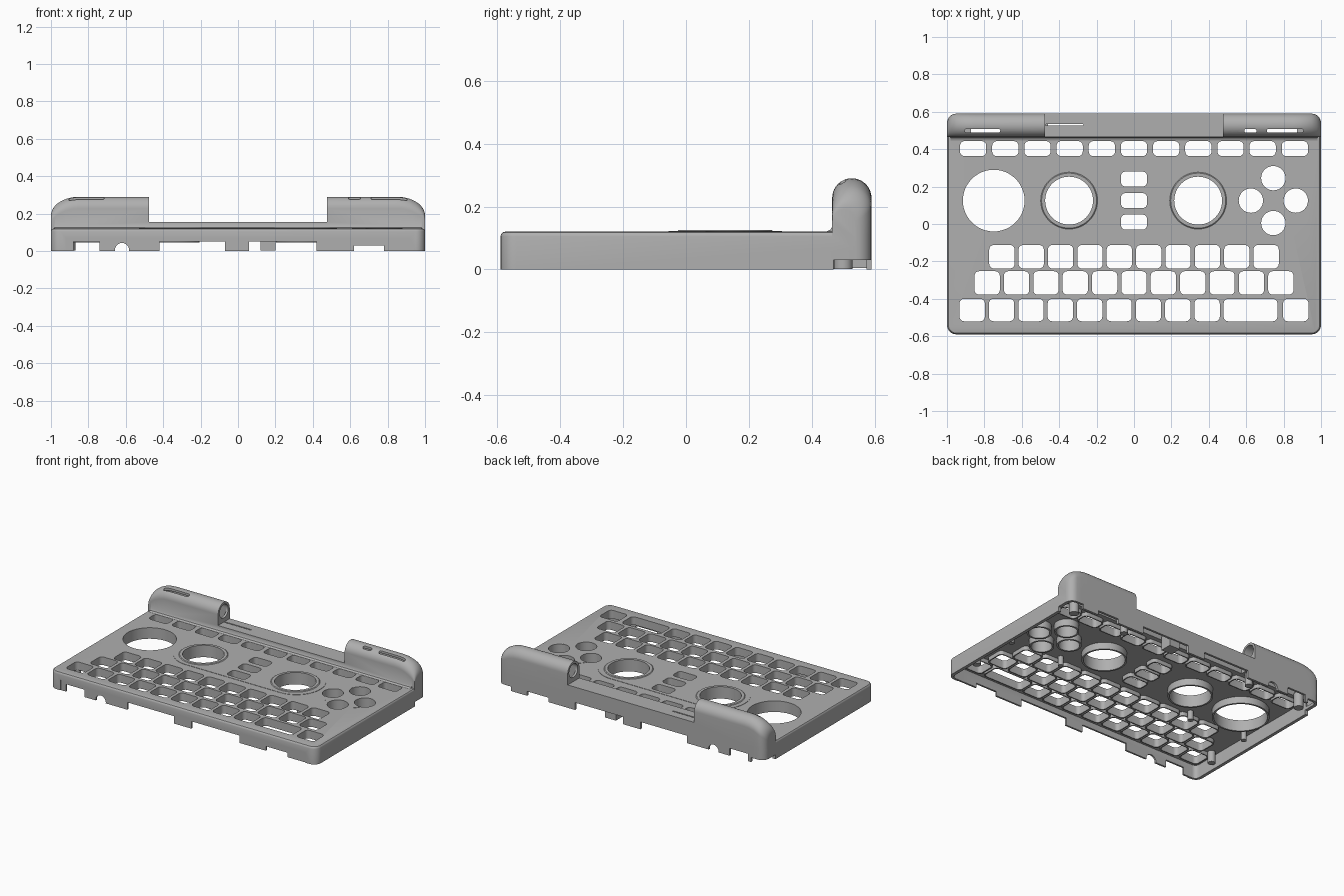
import bpy, bmesh
from math import sin, cos, pi, sqrt, radians

if "Cube" in bpy.data.objects:
    bpy.data.objects.remove(bpy.data.objects["Cube"])

grey = bpy.data.materials.new("plain grey")
grey.use_nodes = True
COLOUR = (0.43, 0.43, 0.43, 1)
grey.diffuse_color = COLOUR
grey.node_tree.nodes["Principled BSDF"].inputs["Base Color"].default_value = COLOUR


# ---- helpers ----
def rounded(cx, cy, w, h, r, n=6):
    """Rounded rectangle outline, counter-clockwise."""
    pts = []
    for k, (sx, sy) in enumerate([(1, 1), (-1, 1), (-1, -1), (1, -1)]):
        for i in range(n + 1):
            a = (k + i / n) * pi / 2
            pts.append((cx + sx * (w / 2 - r) + r * cos(a), cy + sy * (h / 2 - r) + r * sin(a)))
    return pts


def circle(cx, cy, r, n=48):
    return [(cx + r * cos(2 * pi * i / n), cy + r * sin(2 * pi * i / n)) for i in range(n)]


def loft(bm, rings):
    """Closed solid through matching rings of points."""
    vs = [[bm.verts.new(p) for p in ring] for ring in rings]
    n = len(vs[0])
    faces = [bm.faces.new(vs[0]), bm.faces.new(vs[-1])]
    for a, b in zip(vs, vs[1:]):
        faces += [bm.faces.new((a[i], a[(i + 1) % n], b[(i + 1) % n], b[i])) for i in range(n)]
    bmesh.ops.recalc_face_normals(bm, faces=faces)


def prism(bm, outline, z0, z1):
    loft(bm, [[(x, y, z) for x, y in outline] for z in (z0, z1)])


def box(bm, x0, x1, y0, y1, z0, z1):
    prism(bm, [(x0, y0), (x1, y0), (x1, y1), (x0, y1)], z0, z1)


def along_x(bm, section, x0, x1):
    loft(bm, [[(x, y, z) for y, z in section] for x in (x0, x1)])


def make(name, bm):
    me = bpy.data.meshes.new(name)
    bm.to_mesh(me)
    bm.free()
    me.materials.append(grey)
    ob = bpy.data.objects.new(name, me)
    bpy.context.collection.objects.link(ob)
    return ob


def combine(ob, op, build, keep=False):
    """Boolean a freshly built solid into ob."""
    bm = bmesh.new()
    build(bm)
    tool = make("cutter", bm)
    tool.hide_render = True
    mod = ob.modifiers.new("bool", "BOOLEAN")
    mod.operation, mod.object, mod.solver = op, tool, "EXACT"
    bpy.context.view_layer.objects.active = ob
    bpy.ops.object.modifier_apply(modifier=mod.name)
    bpy.data.objects.remove(tool)


# ---- layout ----
FRONT, BACK, CORNER = 0.465, 0.59, 0.05
KEY = 0.157
keys = [(-0.86 + 0.172 * i, 0.403, 0.14, 0.08) for i in range(11)]
keys += [(0, y, 0.14, 0.08) for y in (0.24, 0.125, 0.01)]
keys += [(KEY * (i - 4.5), -0.175, 0.135, 0.125) for i in range(10)]
keys += [(KEY * (i - 5), -0.315, 0.135, 0.125) for i in range(11)]
keys += [(-0.865 + KEY * i, -0.46, 0.135, 0.12) for i in range(9)]
keys += [(0.623, -0.46, 0.287, 0.12), (0.865, -0.46, 0.135, 0.12)]
sticks = [(-0.347, 0.125), (0.343, 0.125)]
pad = (0.745, 0.125)
rounds = [(-0.75, 0.125, 0.165)] + [(x, y, 0.128) for x, y in sticks]
rounds += [(pad[0] + dx, pad[1] + dy, 0.065) for dx, dy in
           [(0.12, 0), (-0.12, 0), (0, 0.12), (0, -0.12)]]


def hump(bm, side, start, t, z0):
    """Rounded rear hump, shrunk by t for its cavity."""
    xs = [start, 0.85, 0.885, 0.92] + [0.95 + CORNER * sin(i * pi / 12) for i in range(7)]
    rings = []
    for x in xs:
        top = 0.19 + 0.1 * sqrt(max(0, 1 - (max(0, x - 0.85) / 0.15) ** 2)) - t
        inset = CORNER - sqrt(max(0, CORNER ** 2 - max(0, x - 0.95) ** 2))
        yf, yb = FRONT + t, BACK - inset - t
        r, c = (yb - yf) / 2, (yf + yb) / 2
        sec = [(yf, z0)] + [(c - r * cos(i * pi / 20), top - r + r * sin(i * pi / 20))
                            for i in range(21)] + [(yb, z0)]
        px = side * (x if x == start else x * (1 - t))
        rings.append([(px, y, z) for y, z in sec])
    loft(bm, rings)


def holes(bm):
    for x, y, w, h in keys:
        prism(bm, rounded(x, y, w, h, 0.024), -0.05, 0.2)
    for x, y, r in rounds:
        prism(bm, circle(x, y, r), -0.05, 0.2)


# ---- outer case ----
bm = bmesh.new()
loft(bm, [[(x, y, z) for x, y in rounded(0, 0, 2 - 2 * d, 2 * (BACK - d), CORNER - d)]
          for d, z in [(0, 0), (0, 0.105), (0.002, 0.112), (0.007, 0.118), (0.015, 0.12)]])
case = make("case_shell", bm)

# rear humps, bridge between them and the fillet in front
for s in (1, -1):
    combine(case, "UNION", lambda bm: hump(bm, s, 0.475, 0, 0.06))
combine(case, "UNION", lambda bm: box(bm, -0.476, 0.476, FRONT, BACK, 0.06, 0.155))
combine(case, "UNION", lambda bm: along_x(
    bm, [(0.445, 0.118), (0.447, 0.121), (0.459, 0.126), (0.467, 0.14), (0.467, 0.118)], -0.98, 0.98))


# raised surrounds of the sticks and the direction buttons
def surrounds(bm):
    prism(bm, rounded(0, 0.125, 1.06, 0.36, 0.175, 12), 0.11, 0.122)
    prism(bm, circle(*pad, 0.15), 0.11, 0.122)


def stick_rims(bm):
    for x, y in sticks:
        loft(bm, [[(px, py, z) for px, py in circle(x, y, r)]
                  for r, z in [(0.152, 0.11), (0.152, 0.122), (0.147, 0.126)]])


combine(case, "UNION", surrounds)
combine(case, "UNION", stick_rims)

# hollow inside
combine(case, "DIFFERENCE", lambda bm: prism(bm, rounded(0, 0, 1.956, 1.148, 0.03), -0.02, 0.092))
for s in (1, -1):
    combine(case, "DIFFERENCE", lambda bm: hump(bm, s, 0.49, 0.014, 0.05))
    combine(case, "DIFFERENCE", lambda bm: along_x(
        bm, circle(0.528, 0.229, 0.046, 32), s * 0.44, s * 0.7))
combine(case, "DIFFERENCE", lambda bm: box(bm, -0.46, 0.46, 0.48, 0.575, 0.05, 0.14))
combine(case, "DIFFERENCE", holes)


# slots in the humps and bridge
def slots(bm):
    for x0, x1, y, w in [(-0.905, -0.715, 0.498, 0.02), (0.59, 0.655, 0.498, 0.02),
                         (0.71, 0.905, 0.498, 0.02), (-0.473, -0.27, 0.53, 0.008)]:
        prism(bm, rounded((x0 + x1) / 2, y, x1 - x0, w, w * 0.49), 0.13, 0.35)


# notches along the bottom edge of the front and rear walls
def notches(bm):
    for x0, x1 in [(-0.88, -0.74), (-0.42, -0.07), (0.06, 0.42), (0.62, 0.78)]:
        h = 0.03 if x0 > 0.5 else 0.05
        box(bm, x0, x1, -0.7, -0.55, -0.02, h)
        box(bm, x0, x1, 0.56, 0.7, -0.02, h)
    loft(bm, [[(x, y, z) for x, z in circle(-0.62, 0.005, 0.038, 24)] for y in (-0.7, 0.7)])


def rear_corners(bm):
    for s in (1, -1):
        box(bm, *sorted((s * 0.9, s * 1.1)), 0.47, 0.7, -0.02, 0.03)


combine(case, "DIFFERENCE", slots)
combine(case, "DIFFERENCE", lambda bm: box(bm, -0.92, 0.92, -0.7, -0.586, -0.02, 0.07))
combine(case, "DIFFERENCE", notches)
combine(case, "DIFFERENCE", rear_corners)

# ---- collars under every opening ----
bm = bmesh.new()
for x, y, w, h in keys:
    prism(bm, rounded(x, y, w + 0.016, h + 0.014, 0.028), 0.065, 0.1)
for x, y, r in rounds:
    prism(bm, circle(x, y, r + 0.012), 0.045, 0.1)
collars = make("opening_collars", bm)
combine(collars, "DIFFERENCE", holes)

# ---- screw posts and rear blocks ----
bm = bmesh.new()
for s in (1, -1):
    for x, y, r, z in [(0.94, -0.38, 0.024, 0.015), (0.9, 0.5, 0.03, 0.002), (0.5, 0.5, 0.024, 0.01),
                       (0.52, -0.08, 0.018, 0.03), (0.93, -0.06, 0.018, 0.03)]:
        prism(bm, circle(s * x, y, r, 20), z, 0.1)
box(bm, 0.12, 0.2, 0.5, 0.58, 0.004, 0.1)
make("screw_posts", bm)

# ---- shading ----
for ob in bpy.data.objects:
    ob.select_set(ob.type == "MESH")
bpy.context.view_layer.objects.active = case
bpy.ops.object.shade_smooth_by_angle(angle=radians(30))
